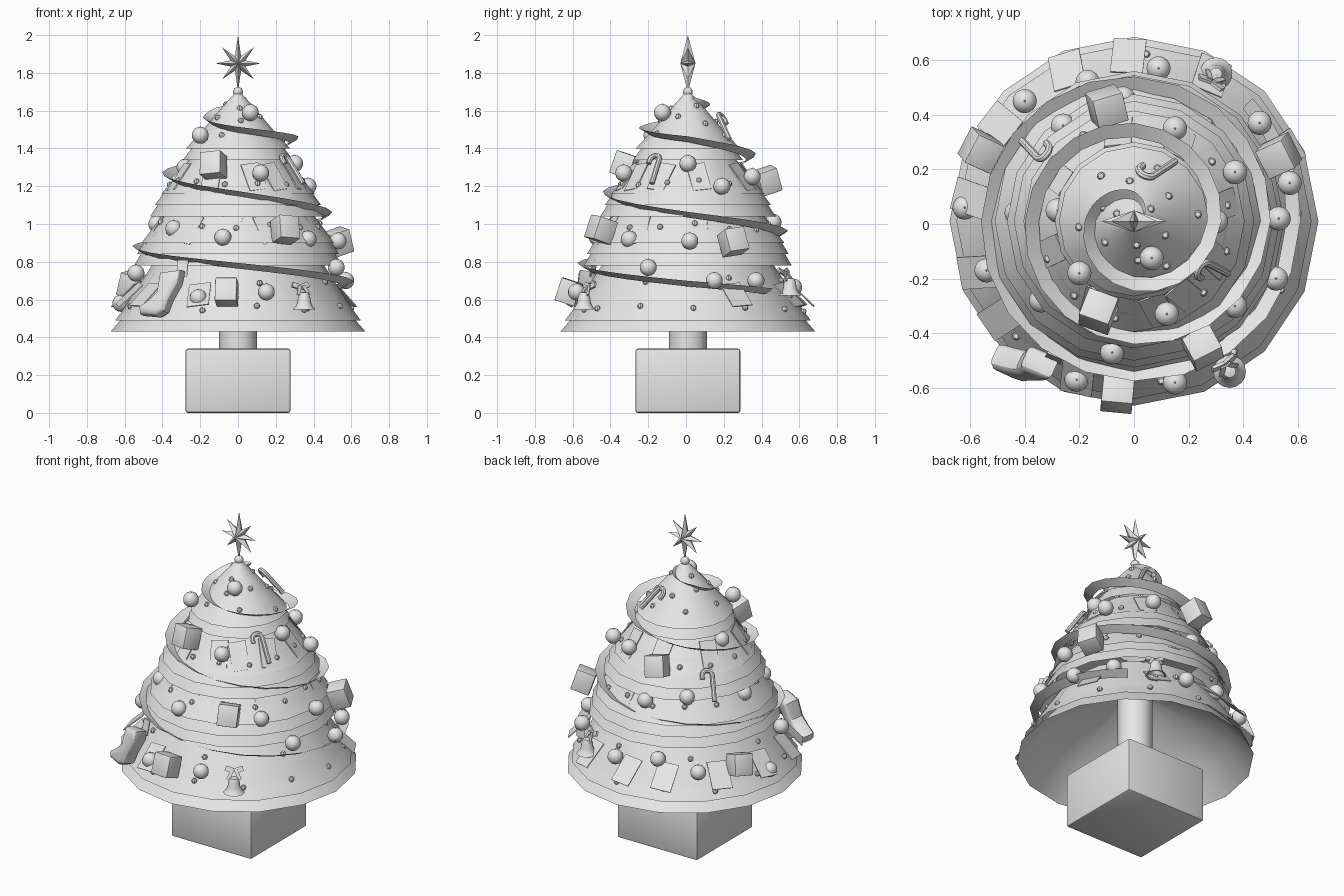
import bpy, bmesh, math, random
from math import sin, cos, pi, radians, atan2
from mathutils import Matrix, Vector

if "Cube" in bpy.data.objects:
    bpy.data.objects.remove(bpy.data.objects["Cube"])

random.seed(4)
CY = 0.01  # tree axis offset in y
mat = bpy.data.materials.new("plain_grey")
mat.diffuse_color = (0.8, 0.8, 0.8, 1)
mat.use_nodes = True
mat.node_tree.nodes["Principled BSDF"].inputs["Base Color"].default_value = mat.diffuse_color


def add(name, bm, mw=None):
    me = bpy.data.meshes.new(name)
    bm.to_mesh(me)
    bm.free()
    ob = bpy.data.objects.new(name, me)
    bpy.context.collection.objects.link(ob)
    me.materials.append(mat)
    if mw:
        ob.matrix_world = mw
    return ob


def lathe(name, pts, n, mw=None):
    """Revolve (radius, z) points around z."""
    bm = bmesh.new()
    rings = [[bm.verts.new((r * cos(2 * pi * i / n), r * sin(2 * pi * i / n), z))
              for i in range(n)] for r, z in pts]
    for a, b in zip(rings, rings[1:]):
        for i in range(n):
            j = (i + 1) % n
            bm.faces.new((a[i], a[j], b[j], b[i]))
    return add(name, bm, mw)


def on_slope(x, y, z, pitch=60, spin=0):
    """Frame on the tree: x = sideways, y = up the slope, z = outward."""
    th = atan2(y - CY, x)
    a = radians(pitch)
    t = Vector((-sin(th), cos(th), 0))
    u = Vector((-cos(a) * cos(th), -cos(a) * sin(th), sin(a)))
    m = Matrix((t, u, t.cross(u))).transposed().to_4x4()
    return Matrix.Translation((x, y, z)) @ m @ Matrix.Rotation(radians(spin), 4, 'Z')


def box(name, size, mw, bevel=0.0):
    bm = bmesh.new()
    bmesh.ops.create_cube(bm, size=1)
    bmesh.ops.scale(bm, vec=size, verts=bm.verts)
    if bevel:
        bmesh.ops.bevel(bm, geom=bm.edges[:], offset=bevel, segments=2,
                        profile=0.5, affect='EDGES')
    return add(name, bm, mw)


def ball(name, r, pos, seg=16):
    bm = bmesh.new()
    bmesh.ops.create_uvsphere(bm, u_segments=seg, v_segments=seg // 2 + 1, radius=r)
    return add(name, bm, Matrix.Translation(pos))


# pot and trunk
box("pot", (0.555, 0.555, 0.34), Matrix.Translation((0, CY, 0.17)), 0.012)
axis = Matrix.Translation((0, CY, 0))
lathe("trunk", [(0.1, 0.33), (0.1, 0.84)], 16, axis)

# foliage: overlapping cones, each with a small lip
layers = [
    [(0.675, 0.43), (0.55, 0.575), (0.42, 0.70), (0.1, 0.84)],
    [(0.65, 0.49), (0.54, 0.64)],
    [(0.60, 0.56), (0.43, 0.82)],
    [(0.55, 0.78), (0.47, 0.92)],
    [(0.535, 0.84), (0.45, 0.98)],
    [(0.51, 0.90), (0.37, 1.09), (0.1, 1.12)],
    [(0.465, 1.04), (0.38, 1.17)],
    [(0.44, 1.10), (0.34, 1.24)],
    [(0.405, 1.16), (0.24, 1.36), (0.08, 1.40)],
    [(0.29, 1.34), (0.21, 1.45)],
    [(0.275, 1.40), (0.185, 1.50), (0.10, 1.60), (0.02, 1.69)],
]
for i, prof in enumerate(layers):
    lathe(f"foliage_layer_{i + 1}", prof, 16, axis)


def radius_at(z):
    """Outermost foliage radius at a height."""
    best = 0
    for prof in layers:
        for (r0, z0), (r1, z1) in zip(prof, prof[1:]):
            if z0 <= z <= z1:
                best = max(best, r0 + (r1 - r0) * (z - z0) / (z1 - z0))
    return best


# spiral garland: (turn, radius, height), turn 0 = left side
keys = [(-0.4, .05, 1.66), (-.25, .11, 1.63), (-.1, .15, 1.60), (0, .18, 1.56),
        (.25, .255, 1.50), (.5, .32, 1.45), (.75, .36, 1.36), (1, .40, 1.26),
        (1.25, .45, 1.16), (1.5, .50, 1.05), (1.75, .53, .95), (2, .56, .87),
        (2.25, .585, .78), (2.5, .61, .685), (2.66, .63, .635)]
bm = bmesh.new()
prev = None
for (t0, r0, z0), (t1, r1, z1) in zip(keys, keys[1:]):
    for k in range(5):
        f = k / 5
        a = pi + 2 * pi * (t0 + (t1 - t0) * f)
        r, z = r0 + (r1 - r0) * f, z0 + (z1 - z0) * f
        w = min(0.052, r * 0.4)
        pair = [bm.verts.new((q * cos(a), q * sin(a) + CY, z + h))
                for q, h in ((r - w, -0.016), (r, 0.014))]
        if prev:
            bm.faces.new((prev[0], pair[0], pair[1], prev[1]))
        prev = pair
add("garland", bm)

# foliage cards: flat plates leaning on the tiers
for z, r, pitch, w, angles in (
        (0.625, 0.605, 44, 0.12, (92, 114, 144, 172, 198, 216, 250, 62, 25)),
        (0.97, 0.445, 58, 0.10, (20, 75, 130, 185, 235, 265, 290, 325)),
        (1.25, 0.332, 55, 0.10, (10, 60, 100, 150, 200, 245, 285, 305, 335))):
    for a in angles:
        c = radians(a)
        box("foliage_card", (w, 0.17, 0.006),
            on_slope(r * cos(c), r * sin(c) + CY, z, pitch, random.uniform(-12, 12)))

# baubles with tiny caps
for p in [(.065, -.125, 1.59), (-.20, -.18, 1.47), (.12, -.33, 1.27), (-.08, -.47, .93),
          (.15, -.58, .64), (-.21, -.57, .61), (-.34, -.28, .975), (-.43, .04, 1.0),
          (-.28, .05, 1.30), (.37, .19, 1.20), (.53, .02, .91), (.52, -.20, .77),
          (.57, .15, .70), (.15, .35, 1.25), (.30, .01, 1.32), (.37, -.30, .92),
          (.46, .37, .70), (-.54, -.17, .74), (-.62, .06, .58), (-.40, .45, .65),
          (.09, .57, .665), (-.26, .36, 1.05), (-.17, .52, .70), (-.04, .46, 1.01)]:
    ball("bauble", 0.045, p)
    lathe("bauble_cap", [(0.007, 0.04), (0.0005, 0.049)], 6, Matrix.Translation(p))

# small bulbs scattered evenly over each tier
for z, n, off in ((.55, 13, .1), (.70, 7, .5), (.99, 15, .2), (1.22, 13, .35),
                  (1.46, 6, .1), (1.55, 6, .6), (1.62, 3, .3)):
    for i in range(n):
        a = 2 * pi * (i + off) / n
        zz = z + random.uniform(-.02, .02)
        r = radius_at(zz) - 0.002
        ball("bulb", 0.016, (r * cos(a), r * sin(a) + CY, zz), 8)

# gift boxes
for x, y, z, spin in ((-.13, -.32, 1.31, 6), (.25, -.45, .97, -5), (-.06, -.62, .64, 0),
                      (.53, .25, .905, 8), (-.10, .43, 1.23, 10), (-.56, .27, .675, -8)):
    box("gift", (0.115, 0.125, 0.11), on_slope(x, y, z, 72, spin), 0.003)

# candy canes; side says which way the hook turns
for x, y, z, spin, side in ((.27, -.175, 1.29, 4, 1), (.07, .20, 1.51, -22, -1),
                            (-.345, .28, 1.12, -5, 1)):
    cu = bpy.data.curves.new("candy_cane", 'CURVE')
    cu.dimensions = '3D'
    cu.bevel_depth = 0.014
    cu.bevel_resolution = 2
    cu.use_fill_caps = True
    pts = [(0.03, -0.10), (0.03, 0.0)] + [
        (0.03 * cos(pi * k / 8), 0.05 + 0.03 * sin(pi * k / 8)) for k in range(9)] + [(-0.03, 0.03)]
    sp = cu.splines.new('POLY')
    sp.points.add(len(pts) - 1)
    for q, (px, py) in zip(sp.points, pts):
        q.co = (px * side, py, 0.012, 1)
    cu.materials.append(mat)
    ob = bpy.data.objects.new("candy_cane", cu)
    bpy.context.collection.objects.link(ob)
    ob.matrix_world = on_slope(x, y, z, 56, spin)

# stocking: side outline, thickened and rounded, leaning on the tree
bm = bmesh.new()
outline = [(.12, .13), (.0, .115), (-.01, .01), (-.055, -.035), (-.105, -.07), (-.095, -.11),
           (0, -.118), (.045, -.095), (.065, -.03), (.11, .06)]
face = bm.faces.new([bm.verts.new((x, -0.05, z)) for x, z in outline])
ext = bmesh.ops.extrude_face_region(bm, geom=[face])
bmesh.ops.translate(bm, vec=(0, 0.10, 0),
                    verts=[v for v in ext["geom"] if isinstance(v, bmesh.types.BMVert)])
bmesh.ops.recalc_face_normals(bm, faces=bm.faces)
rim = [e for e in bm.edges if len({round(v.co.y, 3) for v in e.verts}) == 1]
bmesh.ops.bevel(bm, geom=rim, offset=0.028, segments=3, profile=0.5, affect='EDGES')
place = (Matrix.Translation((-.41, -.505, .625)) @ Matrix.Rotation(radians(-24), 4, 'Z')
         @ Matrix.Rotation(radians(-12), 4, 'X'))
add("stocking", bm, place)
box("stocking_loop", (0.06, 0.006, 0.09), place @ Matrix.Translation((.10, .03, .15)))

# bells with bows
for x, y, z in ((.35, -.54, .595), (.30, .55, .67)):
    m = Matrix.Translation((x, y, z))
    lathe("bell", [(.0005, .045), (.022, .042), (.032, .02), (.036, -.01), (.045, -.03),
                   (.06, -.048), (.05, -.045), (.0005, .02)], 16, m)
    ball("bell_clapper", 0.014, (x, y, z - 0.052), 8)
    for s in (-1, 1):
        f = on_slope(x, y, z, 65)
        box("bow_loop", (0.05, 0.03, 0.012),
            f @ Matrix.Translation((s * .026, .085, 0)) @ Matrix.Rotation(s * .35, 4, 'Z'))
        box("bow_tail", (0.02, 0.06, 0.006),
            f @ Matrix.Translation((s * .022, .055, .01)) @ Matrix.Rotation(s * .4, 4, 'Z'))

# eight-pointed star on a knob
ball("star_knob", 0.026, (0, CY, 1.70), 12)
bm = bmesh.new()
front, back = bm.verts.new((0, -0.04, 0)), bm.verts.new((0, 0.04, 0))
ring = []
for i in range(16):
    a = pi * i / 8
    r = 0.042 if i % 2 else (0.15 if i in (4, 12) else 0.119)
    ring.append(bm.verts.new((r * cos(a), 0, r * sin(a))))
for i in range(16):
    bm.faces.new((front, ring[i], ring[(i + 1) % 16]))
    bm.faces.new((back, ring[(i + 1) % 16], ring[i]))
add("star", bm, Matrix.Translation((0, CY, 1.85)))

# smooth shading with sharp edges kept
bpy.ops.object.select_all(action='SELECT')
bpy.context.view_layer.objects.active = bpy.data.objects["star"]
bpy.ops.object.convert(target='MESH')
bpy.ops.object.shade_smooth_by_angle(angle=radians(30))
